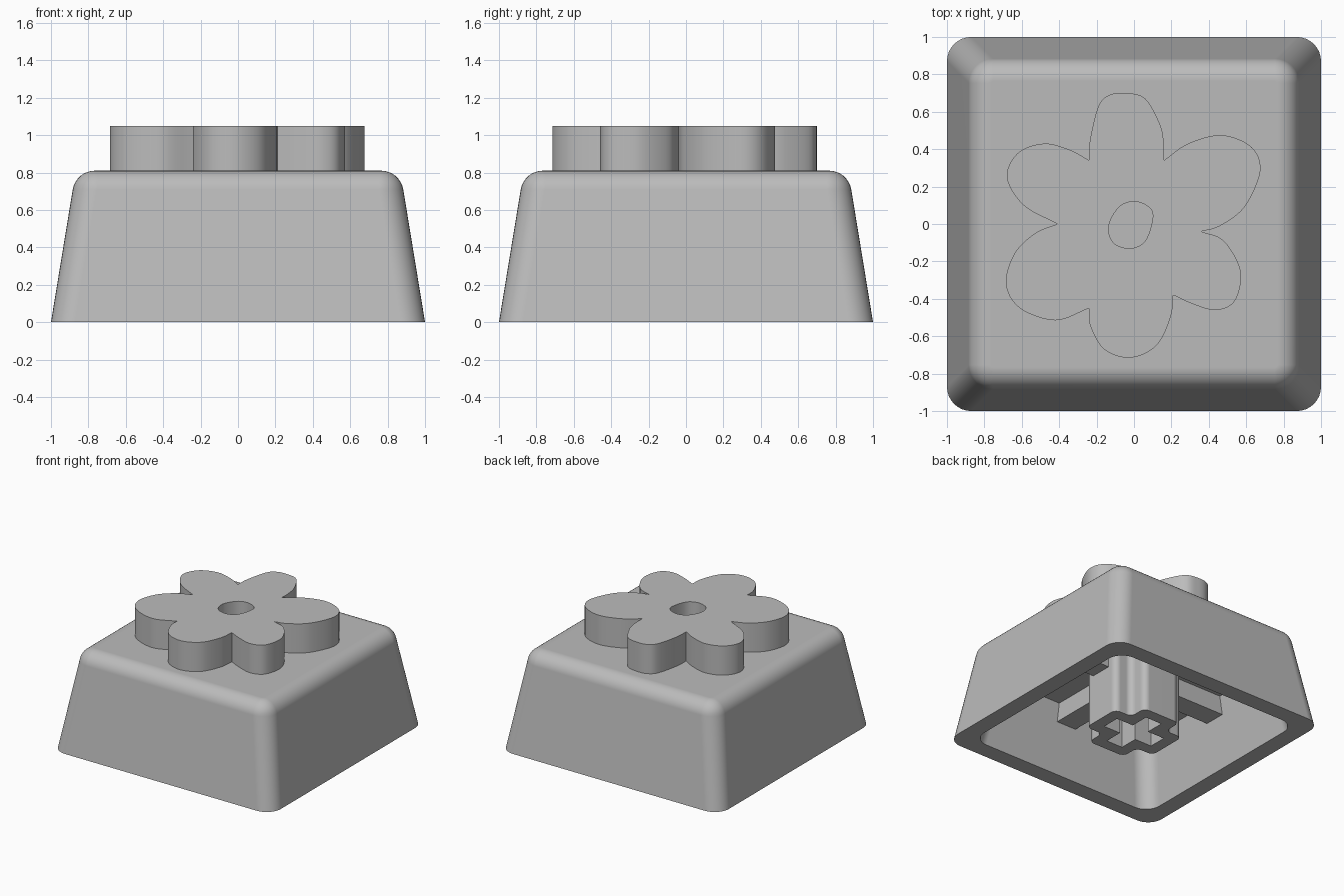
import bpy, bmesh, math
from mathutils import Vector

cube = bpy.data.objects.get("Cube")
if cube:
    bpy.data.objects.remove(cube, do_unlink=True)

GREY = (0.5, 0.5, 0.5, 1)
plastic = bpy.data.materials.new("grey_plastic")
plastic.use_nodes = True
plastic.diffuse_color = GREY
plastic.node_tree.nodes["Principled BSDF"].inputs["Base Color"].default_value = GREY


def finish(obj):
    """Give the part its material and smooth shading with sharp edges."""
    bpy.ops.object.select_all(action='DESELECT')
    obj.select_set(True)
    bpy.context.view_layer.objects.active = obj
    if obj.type == 'CURVE':
        bpy.ops.object.convert(target='MESH')
        obj = bpy.context.object
    obj.data.materials.clear()
    obj.data.materials.append(plastic)
    bpy.ops.object.shade_smooth_by_angle(angle=math.radians(30))
    weighted = obj.modifiers.new("weighted_normals", 'WEIGHTED_NORMAL')
    weighted.keep_sharp = True
    return obj


def round_corners(points, radius, steps=6):
    """Round every right-angled corner of a polygon."""
    result = []
    for i, p in enumerate(points):
        p = Vector(p)
        a = (Vector(points[i - 1]) - p).normalized() * radius
        b = (Vector(points[(i + 1) % len(points)]) - p).normalized() * radius
        for k in range(steps + 1):
            t = k / steps * math.pi / 2
            result.append(p + a * (1 - math.sin(t)) + b * (1 - math.cos(t)))
    return result


def square(half):
    return [(half, half), (-half, half), (-half, -half), (half, -half)]


def plus(length, width):
    quarter = [Vector((length, -width)), Vector((length, width)), Vector((width, width))]
    points = []
    for turn in range(4):
        for p in quarter:
            x, y = p
            for _ in range(turn):
                x, y = -y, x
            points.append((x, y))
    return points


def smooth_path(points, closed, steps=6):
    """Catmull-Rom curve through the points."""
    pts = [Vector(p) for p in points]
    if closed:
        pts = [pts[-1]] + pts + pts[:2]
    else:
        pts = [pts[0] * 2 - pts[1]] + pts + [pts[-1] * 2 - pts[-2]]
    path = []
    for a, b, c, d in zip(pts, pts[1:], pts[2:], pts[3:]):
        for k in range(steps):
            t = k / steps
            path.append((b * 2 + (c - a) * t + (a * 2 - b * 5 + c * 4 - d) * t**2
                         + (b * 3 - a - c * 3 + d) * t**3) / 2)
    return path


def prism(name, loops, bottom, top):
    """Extrude outlines upright; inner loops become holes."""
    curve = bpy.data.curves.new(name, 'CURVE')
    curve.dimensions = '2D'
    curve.fill_mode = 'BOTH'
    curve.extrude = (top - bottom) / 2
    for loop in loops:
        spline = curve.splines.new('POLY')
        spline.points.add(len(loop) - 1)
        for point, p in zip(spline.points, loop):
            point.co = (p[0], p[1], 0, 1)
        spline.use_cyclic_u = True
    obj = bpy.data.objects.new(name, curve)
    obj.location.z = (top + bottom) / 2
    bpy.context.collection.objects.link(obj)
    return finish(obj)


# Hollow tapered cap: ceiling, inner wall, rim, outer wall, rounded top edge
HEIGHT, CEILING, WALL, CORNER, EDGE = 0.81, 0.56, 0.14, 0.13, 0.12
TAPER = 0.164
lean = math.atan(TAPER)
sections = [(1 - WALL - TAPER * CEILING, CEILING, CORNER),
            (1 - WALL, 0, CORNER), (1, 0, CORNER)]
edge_z = HEIGHT - EDGE
tangent_x = 1 - TAPER * (edge_z + EDGE * math.sin(lean))
edge_x = tangent_x - EDGE * math.cos(lean)
for k in range(9):
    angle = lean + (math.pi / 2 - lean) * k / 8
    half = edge_x + EDGE * math.cos(angle)
    sections.append((half, edge_z + EDGE * math.sin(angle), CORNER - (tangent_x - half)))

bm = bmesh.new()
rings = [[bm.verts.new((p.x, p.y, z)) for p in round_corners(square(half), r, 8)]
         for half, z, r in sections]
for low, high in zip(rings, rings[1:]):
    for i in range(len(low)):
        bm.faces.new((low[i - 1], low[i], high[i], high[i - 1]))
bm.faces.new(rings[0])
bm.faces.new(rings[-1])
bmesh.ops.recalc_face_normals(bm, faces=bm.faces)
mesh = bpy.data.meshes.new("cap_shell")
bm.to_mesh(mesh)
bm.free()
shell = bpy.data.objects.new("cap_shell", mesh)
bpy.context.collection.objects.link(shell)
finish(shell)

# Mounting stem with a cross-shaped socket
prism("stem", [round_corners(plus(0.325, 0.17), 0.05), plus(0.23, 0.075)], 0, CEILING + 0.01)

# Four ribs from the stem to the walls
for i, name in enumerate(("left", "back", "right", "front")):
    turn = i * math.pi / 2
    bpy.ops.mesh.primitive_cube_add(
        size=1, location=(0.56 * math.cos(turn), 0.56 * math.sin(turn), 0.49),
        rotation=(0, 0, turn))
    rib = bpy.context.object
    rib.name = name + "_rib"
    rib.scale = (0.54, 0.18, 0.16)
    finish(rib)

# Raised flower: each petal starts at a notch and runs clockwise to the next
petals = [
    [(-.24, .34), (-.235, .45), (-.19, .63), (-.13, .69), (-.04, .7), (.06, .67), (.14, .53), (.16, .42)],
    [(.16, .34), (.29, .43), (.47, .475), (.63, .41), (.675, .28), (.59, .09), (.46, -.01)],
    [(.36, -.04), (.48, -.09), (.57, -.25), (.54, -.41), (.44, -.46), (.32, -.43)],
    [(.21, -.38), (.195, -.5), (.12, -.65), (-.02, -.715), (-.16, -.67), (-.235, -.54)],
    [(-.24, -.45), (-.42, -.515), (-.61, -.45), (-.685, -.32), (-.64, -.16), (-.53, -.05)],
    [(-.41, 0), (-.59, .1), (-.68, .25), (-.62, .38), (-.48, .43), (-.34, .395)],
]
outline = []
for petal, following in zip(petals, petals[1:] + petals[:1]):
    outline += smooth_path(petal + following[:1], closed=False)
eye = [(0, .12), (.08, .09), (.1, .03), (.06, -.09), (-.02, -.13), (-.11, -.1), (-.135, -.01), (-.08, .09)]
prism("flower", [outline, smooth_path(eye, closed=True)], HEIGHT - 0.01, 1.05)
